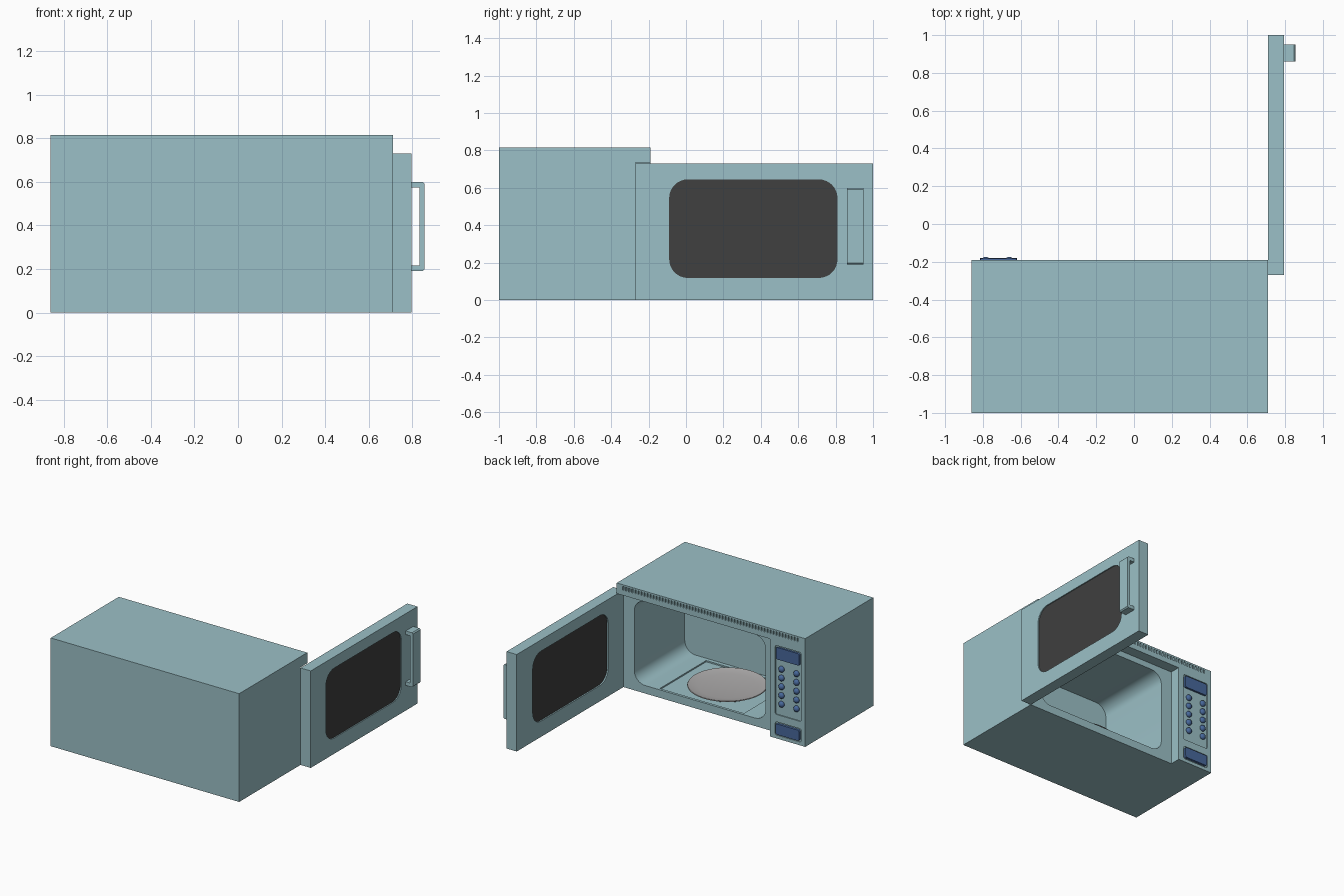
import bpy, bmesh, math
from mathutils import Vector

if "Cube" in bpy.data.objects:
    bpy.data.objects.remove(bpy.data.objects["Cube"])


def material(name, rgb):
    m = bpy.data.materials.new(name)
    m.diffuse_color = (*rgb, 1)
    m.use_nodes = True
    m.node_tree.nodes["Principled BSDF"].inputs["Base Color"].default_value = m.diffuse_color
    return m


TEAL = material("teal_enamel", (0.33, 0.53, 0.57))
BLUE = material("blue_plastic", (0.065, 0.14, 0.33))
DARK = material("dark_glass", (0.05, 0.05, 0.05))
GREY = material("grey_glass", (0.42, 0.41, 0.41))


def finish(name, bm, mat=None, smooth=False):
    bmesh.ops.recalc_face_normals(bm, faces=bm.faces)
    me = bpy.data.meshes.new(name)
    bm.to_mesh(me)
    bm.free()
    ob = bpy.data.objects.new(name, me)
    bpy.context.collection.objects.link(ob)
    if mat:
        me.materials.append(mat)
    if smooth:
        smooth_angle(ob)
    return ob


def smooth_angle(ob):
    bpy.ops.object.select_all(action='DESELECT')
    ob.select_set(True)
    bpy.context.view_layer.objects.active = ob
    bpy.ops.object.shade_smooth_by_angle(angle=math.radians(30))


def add_box(bm, lo, hi):
    vs = bmesh.ops.create_cube(bm, size=1)["verts"]
    for v in vs:
        v.co = Vector([(a + b) / 2 + c * (b - a) for a, b, c in zip(lo, hi, v.co)])


def boxes(name, items, mat=None, bevel=0):
    bm = bmesh.new()
    for lo, hi in items:
        add_box(bm, lo, hi)
    if bevel:
        bmesh.ops.bevel(bm, geom=bm.edges[:], offset=bevel, segments=2, profile=0.5, affect='EDGES')
    return finish(name, bm, mat)


def prism(name, axis, pts, depth, mat=None, smooth=True):
    """Extrude a 2D outline along axis 'X' (pts are y,z) or 'Y' (pts are x,z)."""
    bm = bmesh.new()
    put = (lambda a, b, d: (d, a, b)) if axis == 'X' else (lambda a, b, d: (a, d, b))
    f = bm.faces.new([bm.verts.new(put(a, b, depth[0])) for a, b in pts])
    ext = bmesh.ops.extrude_face_region(bm, geom=[f])["geom"]
    shift = Vector(put(0, 0, depth[1] - depth[0]))
    bmesh.ops.translate(bm, vec=shift, verts=[v for v in ext if isinstance(v, bmesh.types.BMVert)])
    return finish(name, bm, mat, smooth)


def rounded(a0, a1, b0, b1, r, n=8):
    pts = []
    for k, (ca, cb) in enumerate([(a1 - r, b1 - r), (a0 + r, b1 - r), (a0 + r, b0 + r), (a1 - r, b0 + r)]):
        for i in range(n + 1):
            t = math.pi / 2 * (k + i / n)
            pts.append((ca + r * math.cos(t), cb + r * math.sin(t)))
    return pts


def cut(ob, cutter):
    mod = ob.modifiers.new("cut", 'BOOLEAN')
    mod.operation, mod.solver, mod.object = 'DIFFERENCE', 'EXACT', cutter
    bpy.context.view_layer.objects.active = ob
    bpy.ops.object.modifier_apply(modifier=mod.name)
    bpy.data.objects.remove(cutter)


def lathe(name, profile, centre, mat, n=64):
    bm = bmesh.new()
    vs = [bm.verts.new((r, 0, z)) for r, z in profile]
    es = [bm.edges.new(p) for p in zip(vs, vs[1:])]
    bmesh.ops.spin(bm, geom=vs + es, axis=(0, 0, 1), cent=(0, 0, 0), angle=2 * math.pi, steps=n)
    bmesh.ops.remove_doubles(bm, verts=bm.verts, dist=1e-4)
    bmesh.ops.translate(bm, vec=centre, verts=bm.verts)
    return finish(name, bm, mat, True)


# oven body with rounded cooking cavity and a recessed floor panel
body = boxes("oven_body", [((-0.86, -1, 0), (0.71, -0.27, 0.815))], TEAL)
cut(body, prism("cavity_cutter", 'Y', rounded(-0.475, 0.62, 0.06, 0.69, 0.09), (-0.87, -0.2), smooth=False))
cut(body, boxes("floor_cutter", [((-0.28, -0.84, 0.05), (0.42, -0.29, 0.1))]))
smooth_angle(body)

# top strip with a row of vent slots
strip = boxes("top_strip", [((-0.86, -0.27, 0.735), (0.71, -0.19, 0.815))], TEAL)
slots = [((-0.80 + i * 0.025, -0.215, 0.775), (-0.79 + i * 0.025, -0.1, 0.803)) for i in range(59)]
cut(strip, boxes("vent_cutter", slots))

# control panel with keypad recess, display, buttons and door release
panel = boxes("control_panel", [((-0.86, -0.27, 0), (-0.565, -0.19, 0.735))], TEAL)
cut(panel, prism("keypad_cutter", 'Y', rounded(-0.825, -0.61, 0.18, 0.70, 0.012, 3), (-0.198, -0.1), smooth=False))
cut(panel, prism("release_cutter", 'Y', rounded(-0.825, -0.61, 0.025, 0.125, 0.012, 3), (-0.198, -0.1), smooth=False))
prism("display", 'Y', rounded(-0.815, -0.62, 0.60, 0.69, 0.012, 3), (-0.2, -0.183), BLUE)
prism("door_release_button", 'Y', rounded(-0.815, -0.62, 0.035, 0.115, 0.012, 3), (-0.2, -0.18), BLUE)
for col, x in enumerate((-0.66, -0.785)):
    for row in range(5):
        bm = bmesh.new()
        bmesh.ops.create_uvsphere(bm, u_segments=16, v_segments=10, radius=0.023)
        for v in bm.verts:
            v.co = Vector((x, -0.193, 0.53 - row * 0.066)) + Vector((v.co.x, v.co.y * 0.8, v.co.z))
        finish(f"button_{col}_{row}", bm, BLUE, True)

# open door with a rounded window
door = boxes("door", [((0.71, -0.27, 0), (0.795, 1, 0.73))], TEAL)
window = rounded(-0.09, 0.81, 0.118, 0.645, 0.1)
cut(door, prism("window_cutter", 'X', window, (0.6, 0.9), smooth=False))
smooth_angle(door)
prism("door_window", 'X', window, (0.72, 0.787), DARK)

# door handle: a grip on two short legs
z0, z1, t = 0.19, 0.60, 0.027
c = 0.008
handle = prism("door_handle_bracket", 'Y',
               [(0.79, z0), (0.855 - c, z0), (0.855, z0 + c), (0.855, z1 - c), (0.855 - c, z1), (0.79, z1),
                (0.79, z1 - t), (0.832, z1 - t), (0.832, z0 + t), (0.79, z0 + t)],
               (0.86, 0.95), TEAL, False)

# turntable plate and its roller ring
centre = (0.05, -0.565, 0)
lathe("turntable_plate", [(0, 0.064), (0.2, 0.064), (0.265, 0.075), (0.275, 0.08), (0.272, 0.085),
                          (0.255, 0.081), (0.2, 0.072), (0, 0.072)], centre, GREY)
lathe("roller_ring", [(0.19, 0.05), (0.215, 0.05), (0.215, 0.066), (0.19, 0.066), (0.19, 0.05)], centre, DARK)
